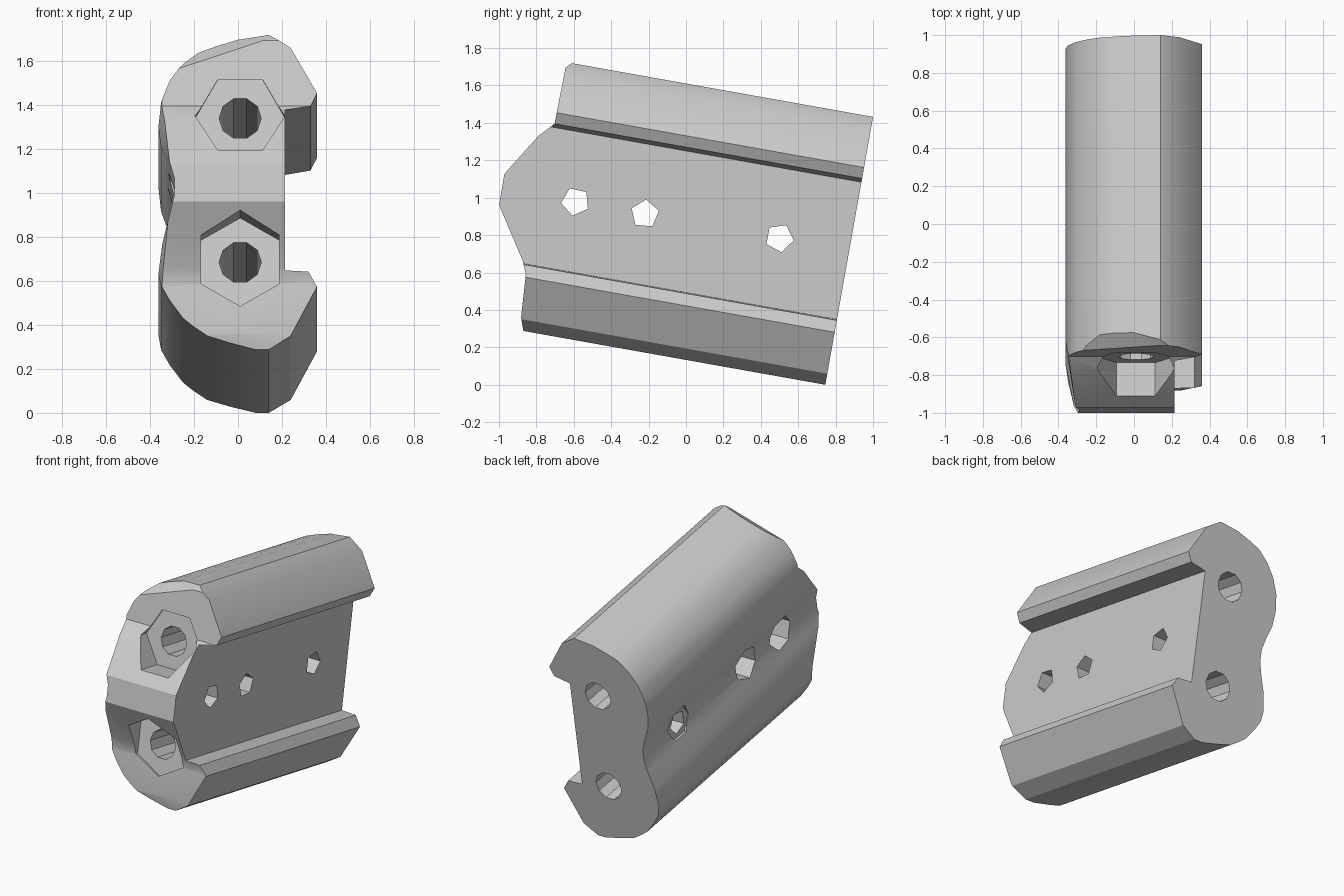
import bpy, bmesh, math
from mathutils import Matrix, Vector

cube = bpy.data.objects.get("Cube")
if cube:
    bpy.data.objects.remove(cube, do_unlink=True)

grey = bpy.data.materials.new("plain_grey")
grey.use_nodes = True
grey.diffuse_color = (0.6, 0.6, 0.6, 1)
grey.node_tree.nodes["Principled BSDF"].inputs["Base Color"].default_value = (0.6, 0.6, 0.6, 1)


def prism(name, points, sweep):
    """Closed solid: a flat outline swept along a vector."""
    bm = bmesh.new()
    face = bm.faces.new([bm.verts.new(p) for p in points])
    geom = bmesh.ops.extrude_face_region(bm, geom=[face])["geom"]
    bmesh.ops.translate(bm, vec=sweep, verts=[g for g in geom if isinstance(g, bmesh.types.BMVert)])
    bmesh.ops.recalc_face_normals(bm, faces=bm.faces)
    mesh = bpy.data.meshes.new(name)
    bm.to_mesh(mesh)
    bm.free()
    obj = bpy.data.objects.new(name, mesh)
    bpy.context.collection.objects.link(obj)
    mesh.materials.append(grey)
    return obj


def ring(sides, radius, turn=0):
    angles = [turn + math.tau * i / sides for i in range(sides)]
    return [(radius * math.cos(a), radius * math.sin(a)) for a in angles]


def combine(cutter, operation):
    """Boolean the body with a cutter and drop the cutter."""
    cutter.hide_render = True
    bpy.context.view_layer.objects.active = body
    mod = body.modifiers.new("cut", "BOOLEAN")
    mod.operation, mod.solver, mod.object = operation, "EXACT", cutter
    bpy.ops.object.modifier_apply(modifier=mod.name)
    bpy.data.objects.remove(cutter, do_unlink=True)


def chamfer(point, normal):
    """Slice off the body outside a plane and close the cut."""
    bm = bmesh.new()
    bm.from_mesh(body.data)
    cut = bmesh.ops.bisect_plane(bm, geom=bm.verts[:] + bm.edges[:] + bm.faces[:],
                                 plane_co=point, plane_no=Vector(normal).normalized(), clear_outer=True)
    bmesh.ops.holes_fill(bm, edges=[e for e in bm.edges if e.is_boundary], sides=0)
    bmesh.ops.recalc_face_normals(bm, faces=bm.faces)
    bm.to_mesh(body.data)
    bm.free()


# Two-lobed section with a waist on one side and a hooked channel on the other
section = [(0.215, 1.10), (0.33, 1.12), (0.36, 1.18), (0.24, 1.39), (0.14, 1.455), (0.0, 1.44),
           (-0.10, 1.41), (-0.18, 1.38), (-0.25, 1.32), (-0.31, 1.24), (-0.35, 1.14), (-0.362, 1.04),
           (-0.35, 0.93), (-0.31, 0.82), (-0.29, 0.75), (-0.29, 0.67), (-0.31, 0.59), (-0.345, 0.48),
           (-0.362, 0.36), (-0.35, 0.29), (-0.31, 0.22), (-0.25, 0.14), (-0.20, 0.10), (-0.14, 0.06),
           (-0.04, 0.03), (0.08, 0.0), (0.14, 0.0), (0.24, 0.06), (0.36, 0.285), (0.32, 0.35), (0.215, 0.355)]
body = prism("rail_block", [(x, 0, z) for x, z in section], (0, -2, 0))

# Side outline with the nose bulging between the lobes
outline = [(0.05, -0.1), (-1.63, -0.1), (-1.64, 0.0), (-1.665, 0.07), (-1.68, 0.30), (-1.71, 0.37),
           (-1.886, 0.64), (-1.887, 0.81), (-1.744, 1.04), (-1.67, 1.12), (-1.665, 1.425),
           (-1.636, 1.456), (-1.6, 1.6), (0.05, 1.6)]
trim = prism("side_trim", [(-0.6, min(y, 0), z) for y, z in outline], (1.2, 0, 0))
combine(trim, "INTERSECT")
chamfer((-0.31, -1.886, 0), (-0.266, -0.045, 0))
chamfer((0.14, -1.636, 1.456), (-0.25, -0.6, 0.75))

# Long bolt holes with hexagonal seats in the front
for height, turn in ((1.065, 0), (0.40, math.pi / 6)):
    bore = [(0.01 + x, -2.2, height + z) for x, z in ring(10, 0.096)]
    seat = [(0.01 + x, -2.2, height + z) for x, z in ring(6, 0.205, turn)]
    combine(prism("bolt_bore", bore, (0, 2.4, 0)), "DIFFERENCE")
    combine(prism("bolt_seat", seat, (0, 0.54, 0)), "DIFFERENCE")

# Cross holes with pockets on the waisted side
for along, turn, depth in ((-1.487, 0.9, 0.55), (-1.11, 0.4, 0.55), (-0.379, 0.0, 0.215)):
    hole = [(-0.5, along + y, 0.73 + z) for y, z in ring(5, 0.077, turn)]
    pocket = [(-0.5, along + y, 0.73 + z) for y, z in ring(6, 0.115, turn)]
    combine(prism("cross_hole", hole, (1, 0, 0)), "DIFFERENCE")
    combine(prism("cross_pocket", pocket, (depth, 0, 0)), "DIFFERENCE")

# Lean the whole block forward-up
body.data.transform(Matrix.Translation((0, 0.745, 0)) @ Matrix.Rotation(math.radians(-10.1), 4, "X"))
bpy.ops.object.select_all(action="DESELECT")
body.select_set(True)
bpy.context.view_layer.objects.active = body
bpy.ops.object.shade_smooth_by_angle(angle=math.radians(28))
